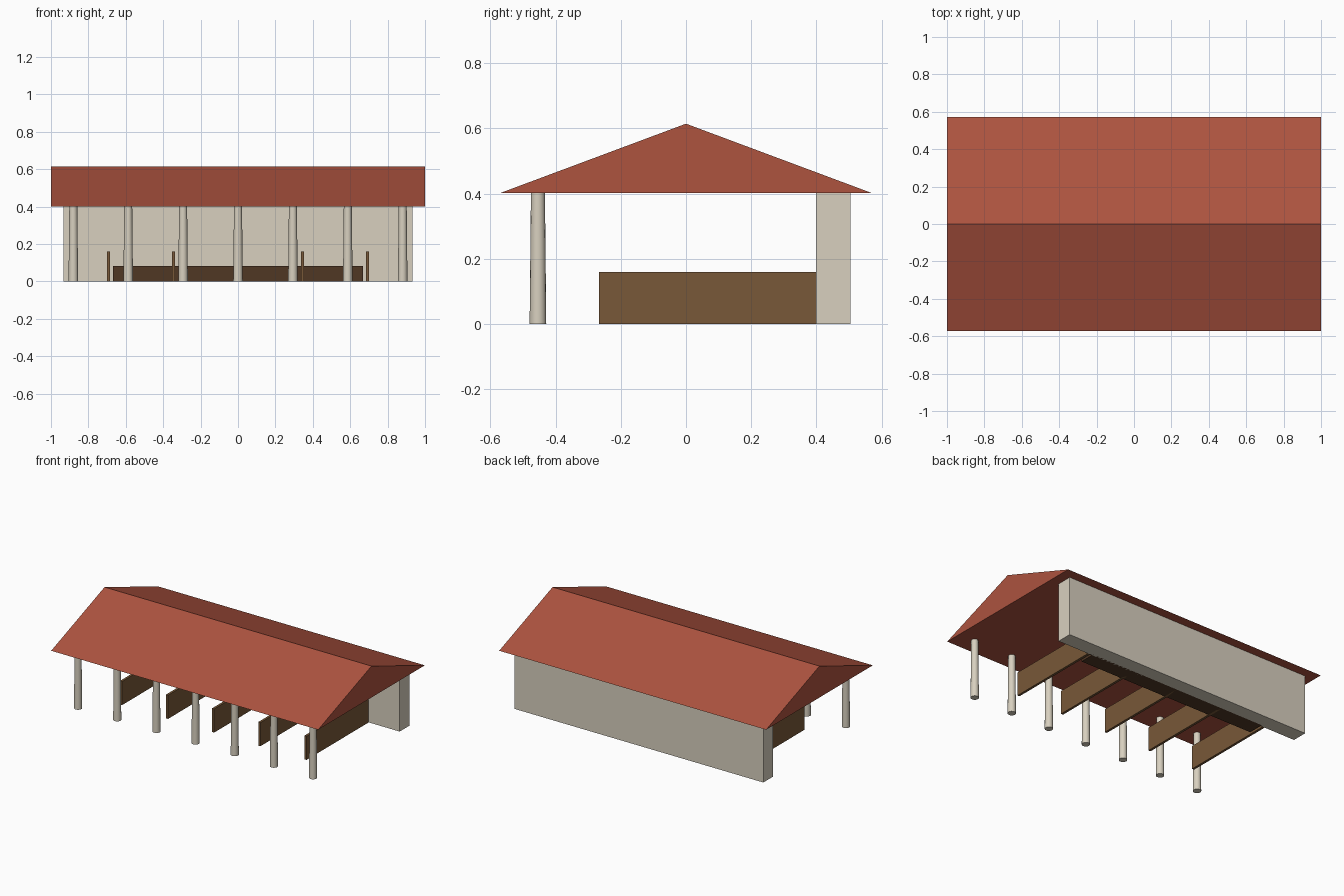
import bpy, bmesh, math

if "Cube" in bpy.data.objects:
    bpy.data.objects.remove(bpy.data.objects["Cube"])


def lin(c):
    c /= 255
    return c / 12.92 if c <= 0.04045 else ((c + 0.055) / 1.055) ** 2.4


def material(name, r, g, b):
    m = bpy.data.materials.new(name)
    m.diffuse_color = (lin(r), lin(g), lin(b), 1)
    m.use_nodes = True
    m.node_tree.nodes["Principled BSDF"].inputs["Base Color"].default_value = m.diffuse_color
    return m


stone = material("pale stone", 216, 208, 191)
tile = material("red tile", 173, 83, 63)
wood = material("brown wood", 120, 88, 56)
dark = material("dark wood", 80, 55, 36)


def finish(name, bm, mat):
    bmesh.ops.recalc_face_normals(bm, faces=bm.faces)
    me = bpy.data.meshes.new(name)
    bm.to_mesh(me)
    bm.free()
    me.materials.append(mat)
    ob = bpy.data.objects.new(name, me)
    bpy.context.collection.objects.link(ob)
    return ob


def box(name, lo, hi, mat):
    bm = bmesh.new()
    bmesh.ops.create_cube(bm, size=1)
    for v in bm.verts:
        v.co = [(lo[i] + hi[i]) / 2 + v.co[i] * (hi[i] - lo[i]) for i in range(3)]
    return finish(name, bm, mat)


# Gabled roof: solid triangular prism
bm = bmesh.new()
tri = bm.faces.new([bm.verts.new((-1, y, z)) for y, z in
                    ((-0.571, 0.401), (0.571, 0.401), (0, 0.614))])
ext = bmesh.ops.extrude_face_region(bm, geom=[tri], use_keep_orig=True)
for v in ext["geom"]:
    if isinstance(v, bmesh.types.BMVert):
        v.co.x = 1
finish("roof", bm, tile)

# Back wall
box("back_wall", (-0.932, 0.399, 0), (0.932, 0.504, 0.401), stone)

# Feeding trough along the wall
box("trough", (-0.667, 0.30, 0), (0.667, 0.41, 0.081), dark)

# Stall dividers
for i in range(5):
    x = (i - 2) * 0.346
    box(f"stall_divider_{i + 1}", (x - 0.008, -0.266, 0), (x + 0.008, 0.40, 0.16), wood)

# Tapered front columns
for i in range(7):
    bm = bmesh.new()
    bmesh.ops.create_cone(bm, cap_ends=True, segments=16, radius1=0.0255,
                          radius2=0.0215, depth=0.401)
    bmesh.ops.translate(bm, verts=bm.verts, vec=((i - 3) * 0.2935, -0.454, 0.2005))
    ob = finish(f"column_{i + 1}", bm, stone)
    bpy.ops.object.select_all(action='DESELECT')
    ob.select_set(True)
    bpy.context.view_layer.objects.active = ob
    bpy.ops.object.shade_smooth_by_angle(angle=math.radians(40))
